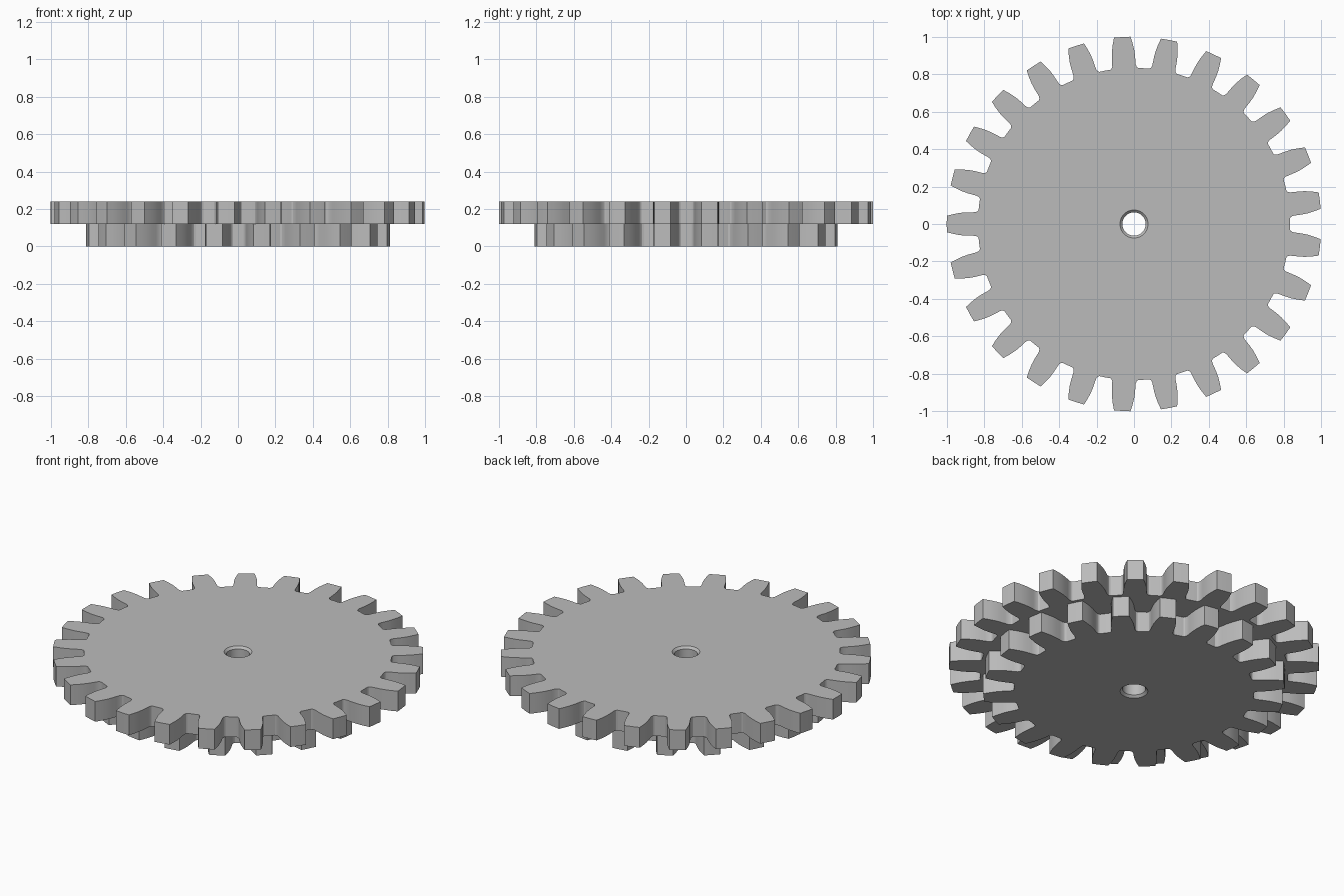
import bpy, bmesh, math

cube = bpy.data.objects.get("Cube")
if cube:
    bpy.data.objects.remove(cube, do_unlink=True)

# Single grey metal colour
metal = bpy.data.materials.new("grey_metal")
metal.use_nodes = True
GREY = (0.5, 0.5, 0.5, 1)
metal.diffuse_color = GREY
metal.node_tree.nodes["Principled BSDF"].inputs["Base Color"].default_value = GREY

# Tooth flank from root to tip: (depth below tip, half width)
FLANK = [(.167, .075), (.162, .068), (.15, .063), (.13, .0625),
         (.10, .062), (.07, .0595), (.035, .053), (0, .044)]
BORE = .062
RIM = .075
CHAMFER = .013
HALF = .1205


def gear_outline(teeth, tip):
    """Closed outline with a gap centred on the +x axis."""
    pts = []
    pitch = math.tau / teeth
    for i in range(teeth):
        centre = (i + .5) * pitch
        pts.append((tip - FLANK[0][0], centre - pitch / 2))
        for d, w in FLANK:
            pts.append((tip - d, centre - w / (tip - d)))
        pts.append((tip, centre))
        for d, w in reversed(FLANK):
            pts.append((tip - d, centre + w / (tip - d)))
    return [(r * math.cos(a), r * math.sin(a)) for r, a in pts]


def circle(radius, n=48):
    return [(radius * math.cos(math.tau * i / n),
             radius * math.sin(math.tau * i / n)) for i in range(n)]


def make_gear(name, teeth, tip, z0, z1, bore):
    bm = bmesh.new()

    def ring(points, z):
        verts = [bm.verts.new((x, y, z)) for x, y in points]
        edges = [bm.edges.new((v, verts[i - 1])) for i, v in enumerate(verts)]
        return verts, edges

    def wall(a, b):
        for i in range(len(a)):
            bm.faces.new((a[i - 1], a[i], b[i], b[i - 1]))

    # Toothed rim and chamfered bore
    outline = gear_outline(teeth, tip)
    outer = [ring(outline, z) for z in (z0, z1)]
    inner = [ring(circle(r), z) for z, r in bore]
    wall(outer[0][0], outer[1][0])
    for lower, upper in zip(inner, inner[1:]):
        wall(lower[0], upper[0])

    # Flat faces with the bore left open
    for rim, hole, nz in ((outer[0], inner[0], -1), (outer[1], inner[-1], 1)):
        bmesh.ops.triangle_fill(bm, edges=rim[1] + hole[1],
                                use_beauty=True, normal=(0, 0, nz))
    bmesh.ops.recalc_face_normals(bm, faces=bm.faces[:])

    mesh = bpy.data.meshes.new(name)
    bm.to_mesh(mesh)
    bm.free()
    mesh.materials.append(metal)
    obj = bpy.data.objects.new(name, mesh)
    bpy.context.collection.objects.link(obj)
    bpy.ops.object.select_all(action='DESELECT')
    obj.select_set(True)
    bpy.context.view_layer.objects.active = obj
    bpy.ops.object.shade_smooth_by_angle(angle=math.radians(25))


# Small lower gear and large upper gear
make_gear("lower_gear", 20, .8148, 0, HALF,
          [(0, RIM), (CHAMFER, BORE), (HALF, BORE)])
make_gear("upper_gear", 25, 1, HALF, 2 * HALF,
          [(HALF, BORE), (2 * HALF - CHAMFER, BORE), (2 * HALF, RIM)])
